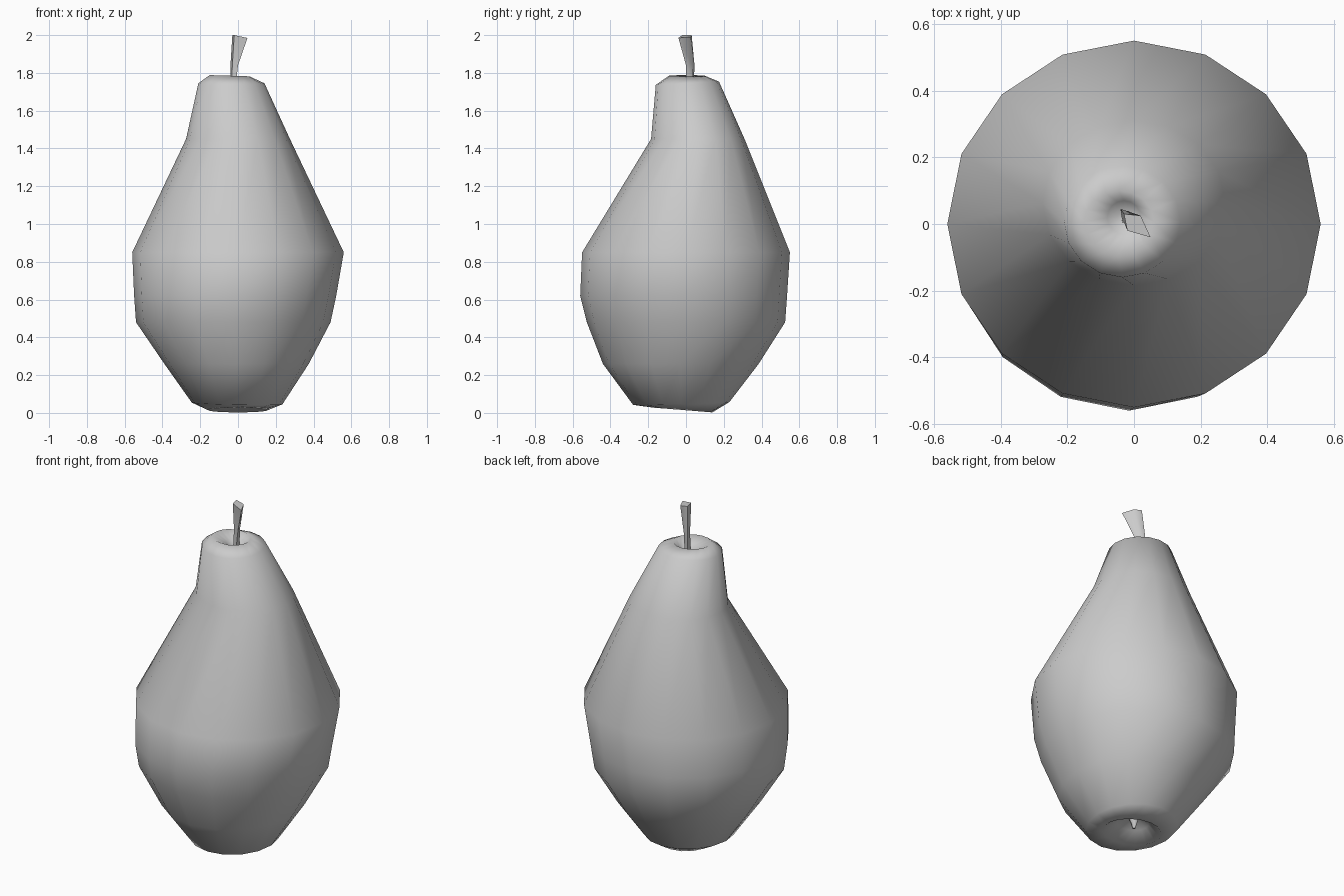
import bpy, bmesh, math

if "Cube" in bpy.data.objects:
    bpy.data.objects.remove(bpy.data.objects["Cube"])


def loft(name, rings, sharp_angle):
    """Skin a list of vertex loops and close both ends."""
    bm = bmesh.new()
    loops = [[bm.verts.new(p) for p in ring] for ring in rings]
    n = len(loops[0])
    for a, b in zip(loops, loops[1:]):
        for i in range(n):
            j = (i + 1) % n
            bm.faces.new((a[i], a[j], b[j], b[i]))
    bm.faces.new(loops[0][::-1])
    bm.faces.new(loops[-1])
    bmesh.ops.recalc_face_normals(bm, faces=bm.faces)
    mesh = bpy.data.meshes.new(name)
    bm.to_mesh(mesh)
    bm.free()
    ob = bpy.data.objects.new(name, mesh)
    bpy.context.collection.objects.link(ob)
    bpy.ops.object.select_all(action='DESELECT')
    ob.select_set(True)
    bpy.context.view_layer.objects.active = ob
    bpy.ops.object.shade_smooth_by_angle(angle=math.radians(sharp_angle))
    return ob


def lopsided_ring(z, left, right, front, back, tilt=(0, 0), n=16):
    """Oval with its own extent on each side, optionally tilted."""
    cx, cy = (left + right) / 2, (front + back) / 2
    rx, ry = (right - left) / 2, (back - front) / 2
    pts = []
    for i in range(n):
        a = 2 * math.pi * i / n
        dx, dy = rx * math.cos(a), ry * math.sin(a)
        pts.append((cx + dx, cy + dy, z + tilt[0] * dx + tilt[1] * dy))
    return pts


# Pear body: blossom dimple, belly, neck, stem dimple
# z, left, right, front, back, tilt
profile = [
    (0.10, -0.03, 0.03, -0.03, 0.03),
    (0.07, -0.09, 0.09, -0.09, 0.07),
    (0.015, -0.16, 0.16, -0.17, 0.14, (0, -0.08)),
    (0.05, -0.245, 0.235, -0.28, 0.23, (-0.02, 0.03)),
    (0.26, -0.39, 0.375, -0.44, 0.385),
    (0.48, -0.54, 0.49, -0.525, 0.525),
    (0.62, -0.55, 0.52, -0.56, 0.535),
    (0.85, -0.56, 0.56, -0.55, 0.55),
    (1.45, -0.275, 0.275, -0.185, 0.31),
    (1.745, -0.21, 0.14, -0.16, 0.175, (0, 0.05)),
    (1.785, -0.15, 0.06, -0.09, 0.10, (-0.03, 0)),
    (1.75, -0.08, 0.02, -0.03, 0.07),
    (1.73, -0.05, 0.0, 0.0, 0.04),
]
loft("pear_body", [lopsided_ring(*p) for p in profile], 180)

# Four-sided stem flaring toward its cut end
stem_base = [(-0.04, 0.04, 1.71), (-0.02, 0.04, 1.71),
             (-0.015, 0.0, 1.71), (-0.035, 0.005, 1.71)]
stem_mid = [(-0.04, 0.045, 1.84), (-0.01, 0.035, 1.84),
            (0.0, 0.0, 1.84), (-0.03, 0.005, 1.84)]
stem_top = [(-0.03, 0.03, 2.0), (0.02, 0.025, 1.99),
            (0.05, -0.04, 1.985), (-0.02, -0.02, 2.0)]
loft("stem", [stem_base, stem_mid, stem_top], 60)

# Small dried calyx point inside the bottom dimple
tip = lopsided_ring(0.03, -0.008, 0.008, -0.008, 0.008, n=6)
root = lopsided_ring(0.10, -0.03, 0.03, -0.03, 0.03, n=6)
loft("calyx", [tip, root], 60)
